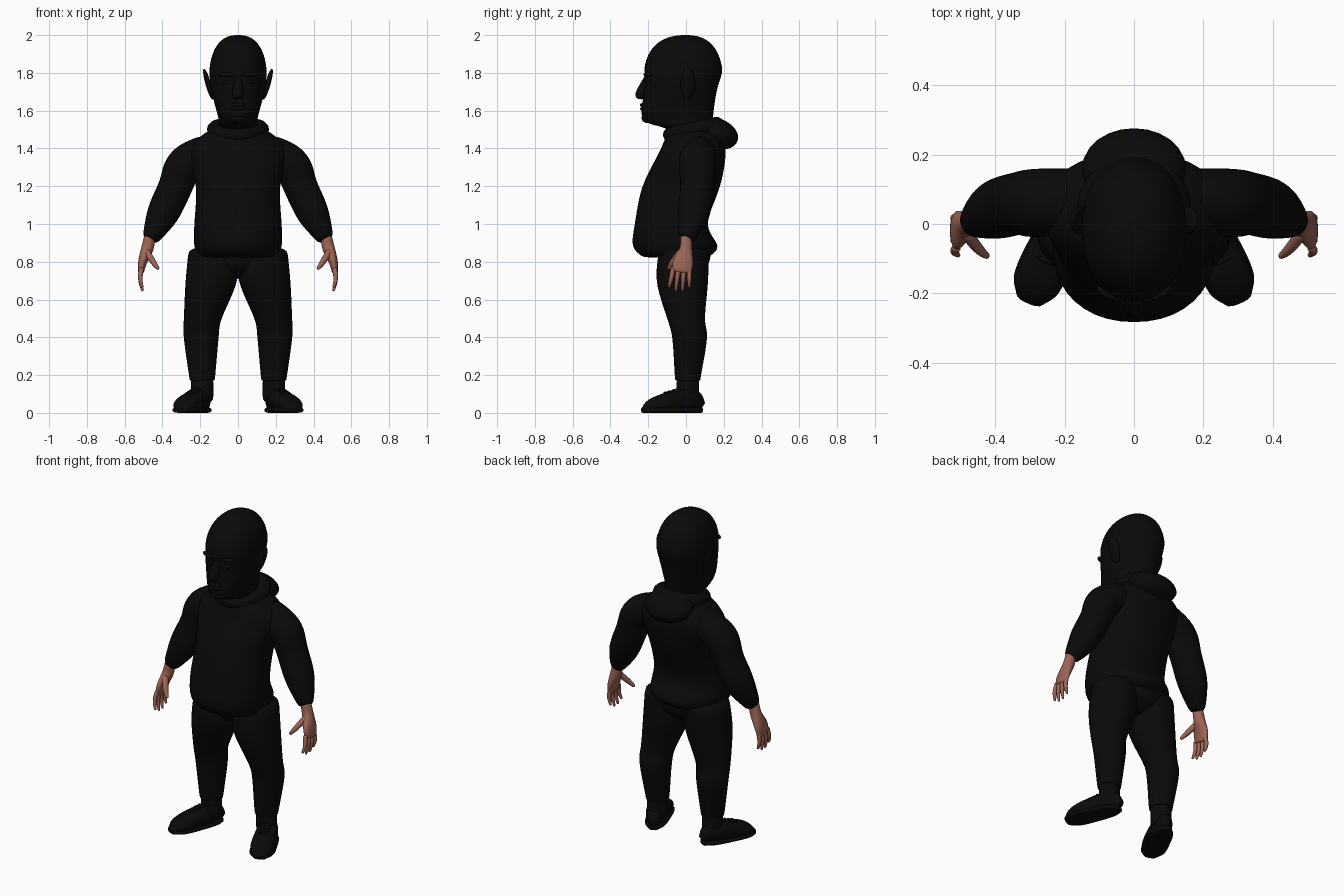
import bpy, bmesh, math
from mathutils import Vector, Matrix

cube = bpy.data.objects.get("Cube")
if cube:
    bpy.data.objects.remove(cube, do_unlink=True)

AXIS_X, AXIS_Y, AXIS_Z = Matrix.Identity(3)


def material(name, red, green, blue):
    mat = bpy.data.materials.new(name)
    mat.use_nodes = True
    mat.diffuse_color = (red, green, blue, 1)
    shader = mat.node_tree.nodes["Principled BSDF"]
    shader.inputs["Base Color"].default_value = mat.diffuse_color
    shader.inputs["Roughness"].default_value = 0.8
    return mat


BLACK = material("black", 0.003, 0.003, 0.003)
SKIN = material("skin", 0.34, 0.13, 0.09)


def finish(name, bm, mat=BLACK, mirror=False, subdivide=False):
    bmesh.ops.recalc_face_normals(bm, faces=bm.faces)
    for face in bm.faces:
        face.smooth = True
    mesh = bpy.data.meshes.new(name)
    bm.to_mesh(mesh)
    bm.free()
    mesh.materials.append(mat)
    part = bpy.data.objects.new(name, mesh)
    bpy.context.collection.objects.link(part)
    if mirror:
        part.modifiers.new("mirror", "MIRROR").use_mirror_merge = False
    if subdivide:
        part.modifiers.new("smooth", "SUBSURF").render_levels = 1


def spline(rings, steps=3):
    """Fill in smooth rings between the given ones."""
    rings = [Vector((*ring[:4], ring[-1])) for ring in rings]
    padded = [rings[0], *rings, rings[-1]]
    result = []
    for before, start, end, after in zip(padded, rings, rings[1:], padded[3:]):
        for step in range(steps):
            t = step / steps
            bend_in, bend_out = (end - before) / 2, (after - start) / 2
            ease = t * t * (3 - 2 * t)
            result.append(start.lerp(end, ease) + bend_in * t * (1 - t) ** 2
                          - bend_out * t * t * (1 - t))
    return result + [rings[-1]]


def add_loft(bm, rings, ref=AXIS_X, level=False, sides=16, power=2):
    """Skin rings of centre, half size along ref and, if not round, across it."""
    rings = spline(rings)
    centres = [Vector(ring[:3]) for ring in rings]
    last = len(rings) - 1
    loops = []
    for i, ring in enumerate(rings):
        along = AXIS_Z
        if not level:
            along = (centres[min(i + 1, last)] - centres[max(i - 1, 0)]).normalized()
        u = (ref - along * ref.dot(along)).normalized() * ring[3]
        v = along.cross(u).normalized() * ring[4]
        loop = []
        for side in range(sides):
            angle = math.tau * side / sides
            c, s = (math.copysign(abs(w) ** (2 / power), w)
                    for w in (math.cos(angle), math.sin(angle)))
            loop.append(bm.verts.new(centres[i] + (u * c + v * s) * 1.02))
        loops.append(loop)
    for lower, upper in zip(loops, loops[1:]):
        for k in range(sides):
            bm.faces.new((lower[k - 1], lower[k], upper[k], upper[k - 1]))
    bm.faces.new(loops[0])
    bm.faces.new(loops[-1])


def loft(name, rings, mirror=False, **shape):
    bm = bmesh.new()
    add_loft(bm, rings, **shape)
    finish(name, bm, mirror=mirror, subdivide=True)


def body(name, rows):
    """Centred loft from rows of height, front y, back y and half width."""
    rings = [(0, (front + back) / 2, height, width, (back - front) / 2)
             for height, front, back, width in rows]
    loft(name, rings, level=True, sides=20, power=2.2)


def blob(name, centre, size, axis="X", degrees=0, mirror=False):
    bm = bmesh.new()
    place = (Matrix.Translation(centre) @ Matrix.Rotation(math.radians(degrees), 4, axis)
             @ Matrix.Diagonal((*size, 1)))
    bmesh.ops.create_uvsphere(bm, u_segments=24, v_segments=16, radius=1, matrix=place)
    finish(name, bm, mirror=mirror)


# Head: neck and jaw, closed by a rounded skull
rows = [(1.4, -.06, .12, .1), (1.5, -.09, .14, .1), (1.55, -.23, .14, .1),
        (1.7, -.22, .16, .14)]
for i in range(7):
    angle = math.pi / 2 * i / 6
    shrink = max(math.cos(angle), .05) ** .8
    rows.append((1.8 + .2 * math.sin(angle), -.22 * shrink, .19 * shrink, .15 * shrink))
body("head", rows)

# Face and ears
loft("nose", [(0, -.2, 1.79, .015), (0, -.24, 1.69, .03), (0, -.23, 1.66, .02)], level=True)
blob("brows", (.06, -.2, 1.79), (.05, .02, .013), "Z", 18, mirror=True)
blob("eyes", (.06, -.19, 1.75), (.026, .02, .015), "Z", 15, mirror=True)
blob("chin", (0, -.2, 1.56), (.05, .035, .026))
for name, height in (("upper_lip", 1.63), ("lower_lip", 1.61)):
    blob(name, (0, -.22, height), (.04, .024, .012))
blob("ears", (.157, .01, 1.74), (.015, .04, .085), "Y", 16, mirror=True)

# Hooded top
body("hoodie_body", [(.82, -.22, .11, .2), (.88, -.28, .17, .23), (1, -.27, .11, .23),
                     (1.2, -.23, .18, .22), (1.38, -.14, .21, .26),
                     (1.47, -.1, .18, .19), (1.52, -.05, .12, .1)])
loft("sleeves", [(.14, .07, 1.39, .09), (.28, .06, 1.32, .1), (.33, .06, 1.2, .09),
                 (.4, .04, 1.05, .085), (.47, 0, .91, .04)], ref=AXIS_Y, mirror=True)
blob("hood", (0, .16, 1.48), (.15, .12, .08), "X", -20)
bpy.ops.mesh.primitive_torus_add(major_radius=.125, minor_radius=.04,
                                 location=(0, .04, 1.5), rotation=(.22, 0, 0))
collar = bpy.context.object
collar.name = "collar"
collar.data.materials.append(BLACK)
bpy.ops.object.shade_smooth()

# Trousers
loft("trouser_legs", [(.13, -.01, .88, .13), (.14, -.02, .7, .138), (.187, 0, .5, .1),
                      (.195, .02, .4, .093), (.19, .01, .2, .07), (.19, .01, .17, .065)],
     level=True, mirror=True)
blob("trouser_seat", (0, -.01, .84), (.2, .14, .13))

# Boots turned outwards, rounded at heel and toe
loft("boot_shafts", [(.19, .01, height, .06) for height in (.2, .05)], mirror=True)
heel, toe = Vector((.17, .08, 0)), Vector((.305, -.225, 0))
uppers, soles = [], []
for i in range(9):
    t = (1 - math.cos(math.pi * i / 8)) / 2
    ends = max(1 - abs(2 * t - 1) ** 4, .15) ** .5
    width, height = (.055 + .02 * t) * ends, (.08 - .045 * t) * ends
    x, y, ground = heel.lerp(toe, t)
    uppers.append((x, y, height, height, width))
    soles.append((x, y, .015, .015, width + .005))
loft("boot_uppers", uppers, ref=AXIS_Z, mirror=True, power=2.4)
loft("boot_soles", soles, ref=AXIS_Z, mirror=True, power=3)
for i in range(4):
    t = .4 + .07 * i
    spot = heel.lerp(toe, t) + AXIS_Z * (.16 - .09 * t)
    blob(f"laces_{i}", spot, (.03, .008, .008), "Z", 24, mirror=True)

# Hands with four fingers and a thumb
hands = bmesh.new()
add_loft(hands, [(.465, 0, .94, .03), (.48, 0, .87, .033),
                 (.505, -.015, .8, .055, .024), (.515, -.025, .74, .05, .016)], ref=AXIS_Y)
for i in range(4):
    y, lean = .017 - .028 * i, -.008 * i
    tip = .64 + .01 * (i - 1.5) ** 2
    add_loft(hands, [(.51, y, .77, .014), (.518, y + lean / 2, .71, .013),
                     (.505, y + lean, tip, .007)], ref=AXIS_Y, sides=8)
add_loft(hands, [(.487, -.02, .86, .02), (.45, -.07, .8, .017), (.42, -.095, .76, .009)],
         ref=AXIS_Y, sides=8)
finish("hands", hands, SKIN, mirror=True, subdivide=True)
